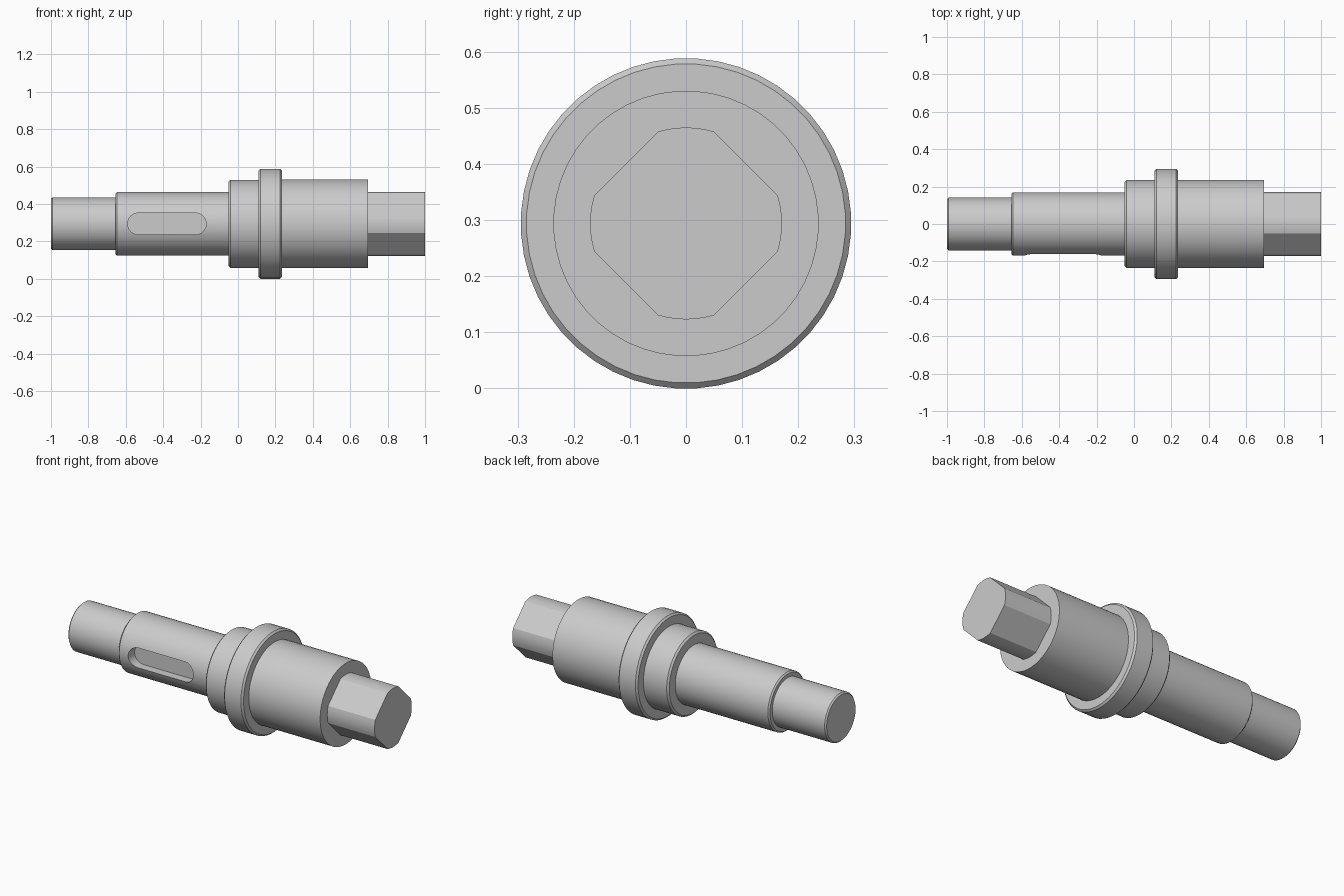
import bpy, bmesh, math

if "Cube" in bpy.data.objects:
    bpy.data.objects.remove(bpy.data.objects["Cube"])

AXIS_Z = 0.294
SIDES = 48


def finish(name, bm):
    bmesh.ops.remove_doubles(bm, verts=bm.verts, dist=1e-6)
    bmesh.ops.recalc_face_normals(bm, faces=bm.faces)
    mesh = bpy.data.meshes.new(name)
    bm.to_mesh(mesh)
    bm.free()
    obj = bpy.data.objects.new(name, mesh)
    bpy.context.collection.objects.link(obj)
    return obj


def extruded(name, points, vec):
    """Closed outline extruded along vec."""
    bm = bmesh.new()
    face = bm.faces.new([bm.verts.new(p) for p in points])
    ext = bmesh.ops.extrude_face_region(bm, geom=[face], use_keep_orig=True)
    moved = [v for v in ext["geom"] if isinstance(v, bmesh.types.BMVert)]
    bmesh.ops.translate(bm, verts=moved, vec=vec)
    return finish(name, bm)


def smooth(obj):
    bpy.ops.object.select_all(action='DESELECT')
    obj.select_set(True)
    bpy.context.view_layer.objects.active = obj
    bpy.ops.object.shade_smooth_by_angle(angle=math.radians(30))


# Stepped shaft: (x start, x end, radius, left chamfer, right chamfer)
steps = [
    (-1.0, -0.655, 0.141, 0.008, 0),
    (-0.655, -0.05, 0.170, 0.008, 0),
    (-0.05, 0.11, 0.2355, 0.010, 0),
    (0.11, 0.235, 0.2945, 0.010, 0.010),
    (0.235, 0.695, 0.2365, 0, 0),
]
profile = []
for x0, x1, r, c0, c1 in steps:
    profile += [(x0, r - c0), (x0 + c0, r)] if c0 else [(x0, r)]
    profile += [(x1 - c1, r), (x1, r - c1)] if c1 else [(x1, r)]

bm = bmesh.new()
rings = []
for x, r in profile:
    angles = [2 * math.pi * (i + 0.5) / SIDES for i in range(SIDES)]
    rings.append([bm.verts.new((x, r * math.cos(a), AXIS_Z + r * math.sin(a)))
                  for a in angles])
for a, b in zip(rings, rings[1:]):
    for i in range(SIDES):
        j = (i + 1) % SIDES
        bm.faces.new((a[i], a[j], b[j], b[i]))
bm.faces.new(rings[0])
bm.faces.new(rings[-1])
shaft = finish("stepped_shaft", bm)

# Round-ended keyway cut into the front of the shaft
half = 0.058
outline = []
for cx, start in ((-0.17 - half, -90), (-0.59 + half, 90)):
    for i in range(13):
        a = math.radians(start + 15 * i)
        outline.append((cx + half * math.cos(a), -0.3, AXIS_Z + half * math.sin(a)))
cutter = extruded("keyway_cutter", outline, (0, 0.19, 0))
cutter.hide_render = True
cut = shaft.modifiers.new("keyway", 'BOOLEAN')
cut.operation = 'DIFFERENCE'
cut.solver = 'EXACT'
cut.object = cutter
bpy.context.view_layer.objects.active = shaft
bpy.ops.object.modifier_apply(modifier=cut.name)
bpy.data.objects.remove(cutter)
smooth(shaft)

# Square drive end: diamond with corners rounded to the turned radius
R = 0.171
spread = math.radians(45) - math.acos(0.151 / R)
outline = []
for k in range(4):
    for i in range(-3, 4):
        a = math.radians(90 * k) + spread * i / 3
        outline.append((0.69, R * math.cos(a), AXIS_Z + R * math.sin(a)))
drive = extruded("square_drive_end", outline, (0.31, 0, 0))
smooth(drive)
drive.data.set_sharp_from_angle(angle=math.radians(15))
